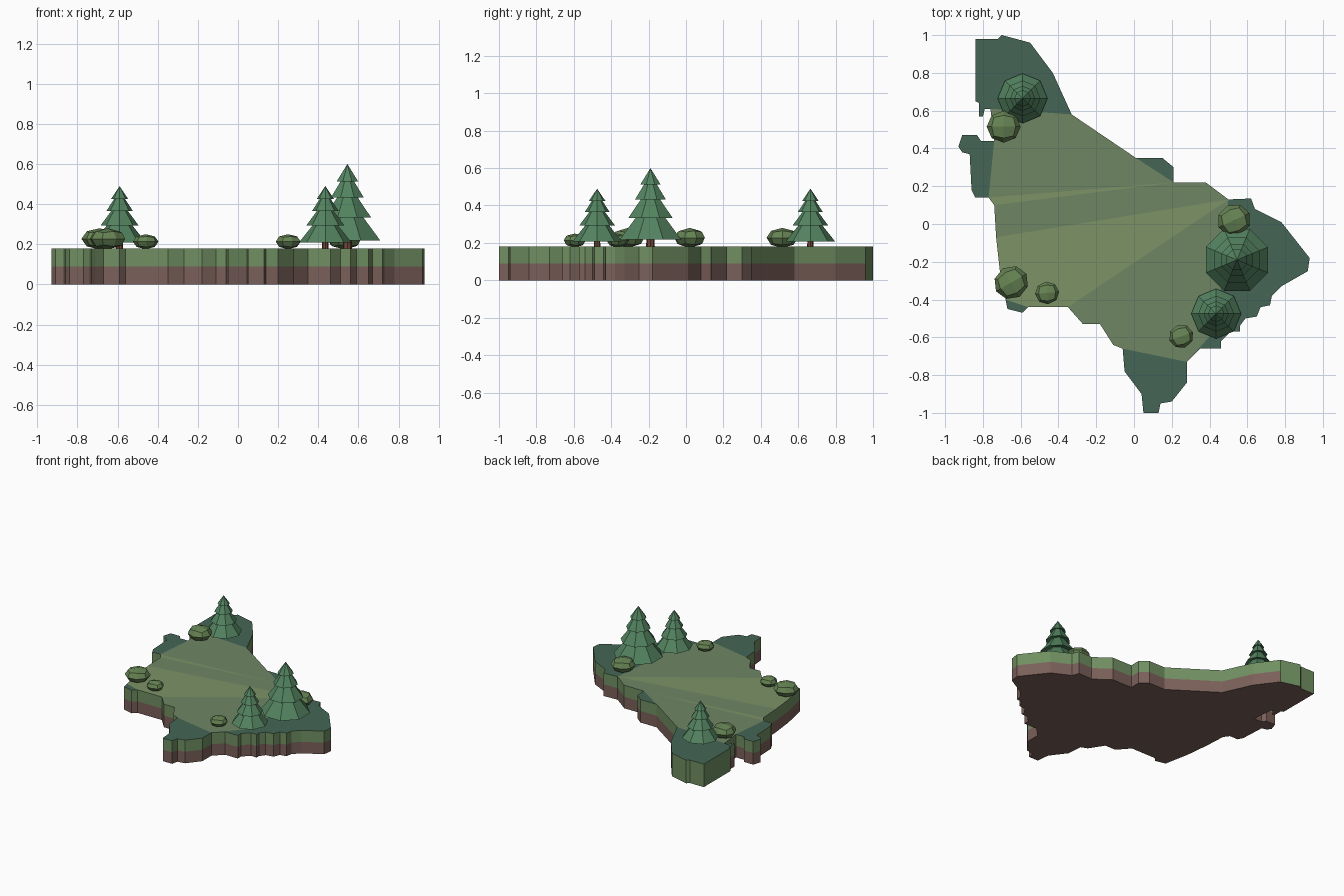
import bpy, bmesh
from math import sin, cos, pi, radians
from mathutils import Matrix

if "Cube" in bpy.data.objects:
    bpy.data.objects.remove(bpy.data.objects["Cube"])


def material(name, rgb):
    m = bpy.data.materials.new(name)
    m.diffuse_color = [(c / 255) ** 2.2 for c in rgb] + [1]
    m.use_nodes = True
    m.node_tree.nodes["Principled BSDF"].inputs["Base Color"].default_value = m.diffuse_color
    return m


MATS = [material(n, c) for n, c in (
    ("soil", (122, 96, 90)), ("grass", (112, 142, 98)), ("forest_floor", (70, 101, 87)),
    ("meadow", (110, 133, 100)), ("light_meadow", (124, 145, 102)))]
LEAF = material("needles", (84, 130, 96))
BUSH = material("bush_leaves", (102, 130, 84))
BARK = material("bark", (112, 72, 56))


def finish(name, bm, mats):
    bmesh.ops.recalc_face_normals(bm, faces=bm.faces[:])
    me = bpy.data.meshes.new(name)
    bm.to_mesh(me)
    bm.free()
    for m in mats:
        me.materials.append(m)
    ob = bpy.data.objects.new(name, me)
    bpy.context.collection.objects.link(ob)
    return ob


# Terrain slab: coastline, clockwise from the north-west corner
COAST = [
    (-.84, .98), (-.72, .98), (-.70, 1), (-.55, .96), (-.43, .80), (-.33, .58), (.01, .35), (.15, .35),
    (.21, .30), (.21, .22), (.38, .22), (.50, .13), (.62, .135), (.64, .08), (.78, .01), (.93, -.18),
    (.92, -.25), (.78, -.33), (.73, -.38), (.72, -.43), (.67, -.44), (.65, -.49), (.59, -.50), (.56, -.54),
    (.56, -.57), (.51, -.57), (.46, -.62), (.46, -.66), (.35, -.66), (.28, -.73), (.28, -.84), (.20, -.94),
    (.14, -.95), (.13, -1), (.05, -1), (.04, -.90), (-.05, -.78), (-.06, -.66), (-.11, -.64), (-.18, -.53),
    (-.27, -.53), (-.35, -.44), (-.56, -.44), (-.59, -.47), (-.67, -.45), (-.68, -.40), (-.71, -.25),
    (-.73, -.07), (-.74, .10), (-.77, .14), (-.84, .14), (-.86, .18), (-.87, .37), (-.91, .38), (-.93, .41),
    (-.91, .47), (-.83, .47), (-.81, .44), (-.74, .44), (-.76, .61), (-.79, .61), (-.80, .57), (-.82, .57),
    (-.82, .64), (-.84, .65)]
N = len(COAST)
bm = bmesh.new()
low, mid, top = [[bm.verts.new((x, y, z)) for x, y in COAST] for z in (0, .09, .18)]
top.append(bm.verts.new((.44, -.55, .18)))     # inner corner of the east wood


def face(verts, mat):
    bm.faces.new(verts).material_index = mat


face(low, 0)
for i in range(N):
    j = (i + 1) % N
    face((low[i], low[j], mid[j], mid[i]), 1 if i in (N - 1, 0, 1, 2) else 0)
    face((mid[i], mid[j], top[j], top[i]), 1)

# Ground colour zones, as coast point numbers
ZONES = [
    (2, [*range(59, 65), *range(0, 6)]), (2, range(49, 59)), (2, range(6, 10)),
    (2, [*range(11, 30), N]), (2, range(29, 38)), (2, range(42, 46)),
    (3, [58, 59, 5, 6, 9]), (3, [58, 9, 49]), (4, [49, 9, 48]), (3, [48, 9, 10, 11, 47]),
    (4, [47, 11, 41, 42, 45, 46]), (3, [11, 39, 40, 41]), (3, [11, 37, 38, 39]), (3, [11, N, 29, 37])]
for mat, ids in ZONES:
    face([top[i] for i in ids], mat)
finish("terrain", bm, MATS)

# Fir trees: tiered eight-sided foliage on a short trunk
TIERS = [(.12, .13), (1, .09), (.42, .40), (.72, .365), (.28, .62), (.50, .60), (.18, .81), (.33, .79)]


def tree(name, x, y, r, h, turn):
    bm = bmesh.new()
    rings = [[bm.verts.new((x + r * f * cos(turn + k * pi / 4), y + r * f * sin(turn + k * pi / 4), .18 + h * z))
              for k in range(8)] for f, z in TIERS]
    for a, b in zip(rings, rings[1:]):
        for k in range(8):
            bm.faces.new((a[k], a[(k + 1) % 8], b[(k + 1) % 8], b[k]))
    tip = bm.verts.new((x, y, .18 + h))
    for k in range(8):
        bm.faces.new((rings[-1][k], rings[-1][(k + 1) % 8], tip))
    bm.faces.new(rings[0])
    finish(name + "_foliage", bm, [LEAF])
    bm = bmesh.new()
    bmesh.ops.create_cone(bm, cap_ends=True, segments=8, radius1=r * .13, radius2=r * .12, depth=h * .16,
                          matrix=Matrix.Translation((x, y, .18 + h * .07)))
    finish(name + "_trunk", bm, [BARK])


tree("north_tree", -.59, .665, .132, .31, 0)
tree("large_tree", .545, -.19, .178, .42, pi / 8)
tree("south_tree", .435, -.475, .132, .31, 0)

# Bushes: flattened rounded cubes
for i, (x, y, r, h, turn) in enumerate((
        (-.69, .515, .09, .10, 0), (.53, .02, .09, .10, 25), (-.65, -.31, .093, .10, 30),
        (-.46, -.365, .064, .07, 5), (.25, -.595, .066, .07, 20))):
    bm = bmesh.new()
    bmesh.ops.create_cube(bm, size=2)
    bmesh.ops.subdivide_edges(bm, edges=bm.edges[:], cuts=1, use_grid_fill=True)
    for v in bm.verts:
        v.co = v.co.normalized()
    bm.transform(Matrix.Translation((x, y, .18 + h * .47)) @ Matrix.Rotation(radians(turn), 4, 'Z')
                 @ Matrix.Diagonal((r, r * .94, h * .53, 1)))
    finish(f"bush_{i + 1}", bm, [BUSH])
